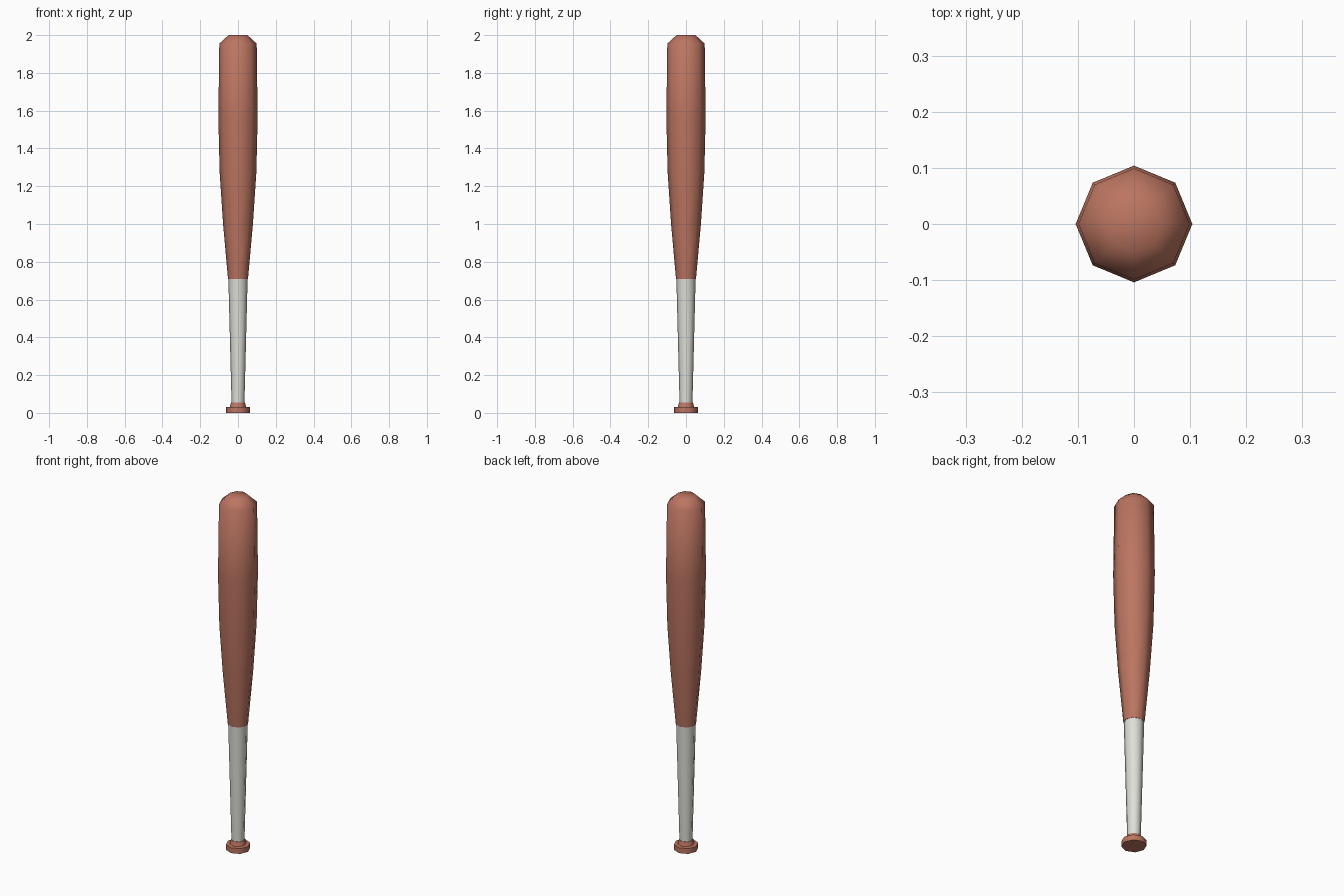
import bpy, bmesh, math

if "Cube" in bpy.data.objects:
    bpy.data.objects.remove(bpy.data.objects["Cube"])

SIDES = 8


def material(name, color):
    m = bpy.data.materials.new(name)
    m.diffuse_color = (*color, 1)
    m.use_nodes = True
    m.node_tree.nodes["Principled BSDF"].inputs["Base Color"].default_value = m.diffuse_color
    return m


wood = material("reddish_wood", (0.50, 0.178, 0.119))
tape = material("pale_grey_tape", (0.73, 0.74, 0.69))


def lathe(name, profile, mat, smooth_angle=60):
    """Octagonal turned part from (radius, height) points, capped at both ends."""
    bm = bmesh.new()
    rings = []
    for r, z in profile:
        rings.append([bm.verts.new((r * math.cos(math.tau * i / SIDES),
                                    r * math.sin(math.tau * i / SIDES), z))
                      for i in range(SIDES)])
    for a, b in zip(rings, rings[1:]):
        for i in range(SIDES):
            j = (i + 1) % SIDES
            bm.faces.new((a[i], a[j], b[j], b[i]))
    bm.faces.new(rings[0][::-1])
    bm.faces.new(rings[-1])
    mesh = bpy.data.meshes.new(name)
    bm.to_mesh(mesh)
    bm.free()
    mesh.materials.append(mat)
    ob = bpy.data.objects.new(name, mesh)
    bpy.context.collection.objects.link(ob)
    bpy.ops.object.select_all(action='DESELECT')
    ob.select_set(True)
    bpy.context.view_layer.objects.active = ob
    bpy.ops.object.shade_smooth_by_angle(angle=math.radians(smooth_angle))
    return ob


# End knob with its small collar
lathe("knob", [(0.063, 0), (0.063, 0.03), (0.043, 0.032), (0.037, 0.055)], wood)

# Taped handle, widening upwards
lathe("grip", [(0.034, 0.05), (0.051, 0.71)], tape)

# Swelling barrel with a rounded tip
lathe("barrel", [(0.053, 0.71), (0.079, 1.0), (0.097, 1.27), (0.104, 1.56),
                 (0.099, 1.955), (0.05, 2.0)], wood)
